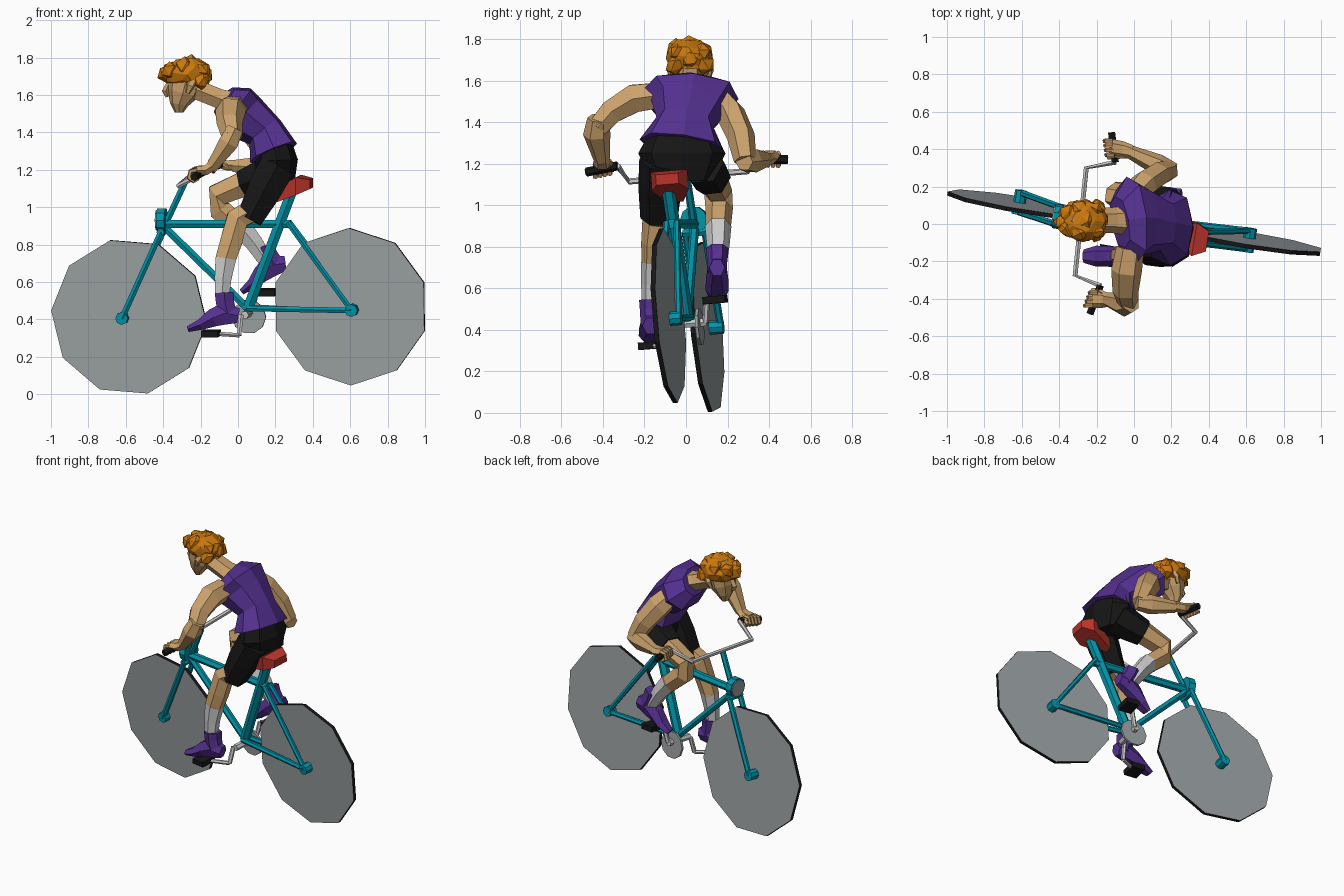
import bpy, bmesh, random
from math import cos, sin, pi, radians, copysign
from mathutils import Vector as V, Matrix

random.seed(4)


def mat(name, r, g, b):
    m = bpy.data.materials.new(name)
    m.diffuse_color = (r, g, b, 1)
    return m


TEAL = mat("teal", 0.0, 0.30, 0.40)
BLACK = mat("black", 0.008, 0.008, 0.008)
SKIN = mat("skin", 0.60, 0.36, 0.15)
PURPLE = mat("purple", 0.09, 0.03, 0.28)
HAIR = mat("hair", 0.60, 0.19, 0.004)
RED = mat("red", 0.50, 0.035, 0.025)
DISC = mat("wheel_grey", 0.33, 0.36, 0.37)

# Leaning bike frame: N is the sideways axis, F forward, U up
N = V((0.162, 1, 0.083)).normalized()
F = V((-1, 0.162, 0)).normalized()
U = (V((0, 0, 1)) - N * N.z).normalized()


def pl(x, z, off=0):
    """Point on the bike's centre plane, shifted sideways by off."""
    return V((x, 0.051 - 0.162 * x - 0.083 * z, z)) + N * off


def finish(name, bm, *mats):
    bmesh.ops.recalc_face_normals(bm, faces=bm.faces)
    me = bpy.data.meshes.new(name)
    bm.to_mesh(me)
    bm.free()
    for m in mats:
        if m:
            me.materials.append(m)
    ob = bpy.data.objects.new(name, me)
    bpy.context.collection.objects.link(ob)
    return ob


def loft(name, rings, m=None, sides=6, side=(0, 1, 0), power=1):
    """Skin of rings (x, y, z, half width, half depth) along a path; low power is boxier."""
    bm = bmesh.new()
    P = [V(r[:3]) for r in rings]
    loops = []
    for i, r in enumerate(rings):
        t = (P[min(i + 1, len(P) - 1)] - P[max(i - 1, 0)]).normalized()
        s = V(side).normalized()
        if abs(s.dot(t)) > 0.93:
            s = V((1, 0, 0))
        a = (s - t * s.dot(t)).normalized()
        b = t.cross(a)
        loop = []
        for k in range(sides):
            c, d = (copysign(abs(q) ** power, q) if abs(q) > 1e-6 else 0
                    for q in (cos(2 * pi * k / sides), sin(2 * pi * k / sides)))
            loop.append(bm.verts.new(P[i] + a * r[3] * c + b * r[-1] * d))
        loops.append(loop)
    for p, q in zip(loops, loops[1:]):
        for k in range(sides):
            j = (k + 1) % sides
            bm.faces.new((p[k], p[j], q[j], q[k]))
    bm.faces.new(loops[0])
    bm.faces.new(loops[-1])
    return finish(name, bm, m)


def tube(name, pts, r, m=None, sides=6, side=(0, 1, 0)):
    return loft(name, [(*p, r) for p in pts], m, sides, side)


def axes(x, y, z, loc):
    return Matrix.Translation(loc) @ Matrix((x, y, z)).transposed().to_4x4()


# Ten-sided wheels with a black tread, and their hubs
for name, x, z, off, turn, hub in (("front", -0.58, 0.415, -0.012, -13.3, (-0.612, 0.41)),
                                   ("rear", 0.6, 0.468, 0, 0, (0.615, 0.452))):
    bm = bmesh.new()
    mx = axes(U.cross(N), U, N, pl(x, z, off)) @ Matrix.Rotation(radians(turn), 4, 'Z')
    bmesh.ops.create_cone(bm, cap_ends=True, segments=10, radius1=0.422, radius2=0.422, depth=0.022, matrix=mx)
    for f in bm.faces:
        f.material_index = 0 if len(f.verts) > 4 else 1
    finish(name + "_wheel", bm, DISC, BLACK)
    tube(name + "_hub", (pl(*hub, -0.065), pl(*hub, 0.065)), 0.034, TEAL, 8)

# Frame tubes
tube("top_tube", (pl(-0.42, 0.91), pl(0.28, 0.91)), 0.026, TEAL)
tube("down_tube", (pl(-0.40, 0.90), pl(0.06, 0.45)), 0.023, TEAL)
tube("seat_tube", (pl(0.05, 0.45), pl(0.29, 1.09)), 0.032, TEAL)
tube("stem", (pl(-0.41, 0.86), pl(-0.285, 1.13)), 0.019, TEAL)
tube("fork_crown", (pl(-0.405, 0.87, -0.06), pl(-0.405, 0.87, 0.06)), 0.022, TEAL)
for s in (-1, 1):
    tube("fork_leg", (pl(-0.405, 0.87, s * 0.048), pl(-0.612, 0.41, s * 0.052)), 0.018, TEAL)
    tube("chain_stay", (pl(0.05, 0.46, s * 0.025), pl(0.615, 0.452, s * 0.05)), 0.017, TEAL)
    tube("seat_stay", (pl(0.27, 0.92, s * 0.025), pl(0.615, 0.452, s * 0.05)), 0.016, TEAL)

# Headlight
lamp = pl(-0.385, 0.93)
tube("headlight", (lamp, lamp + F * 0.045), 0.066, TEAL, 10)
tube("headlight_lens", (lamp + F * 0.045, lamp + F * 0.052), 0.058, DISC, 10)

# Handlebar and grips
BAR = [V((-0.18, -0.33, 1.19)), V((-0.315, -0.275, 1.115)), V((-0.255, 0.30, 1.165)), V((-0.10, 0.33, 1.225))]
tube("handlebar", BAR, 0.015, None, 6, (0, 0, 1))
GRIPS = ((BAR[0], V((-0.235, -0.48, 1.16))), (BAR[3], V((-0.12, 0.49, 1.22))))
for a, b in GRIPS:
    tube("grip", (a, b), 0.022, BLACK, 6, (0, 0, 1))

# Chainring, cranks and pedals
tube("chainring", (pl(0.05, 0.41, 0.05), pl(0.05, 0.41, 0.065)), 0.092, DISC, 10)
tube("crank_axle", (pl(0.05, 0.43, -0.09), pl(0.05, 0.43, 0.095)), 0.022)
for base, end, ped in ((pl(0.03, 0.43, -0.085), V((0.005, -0.10, 0.315)), V((-0.145, -0.17, 0.325))),
                       (pl(0.06, 0.43, 0.09), V((0.10, 0.10, 0.55)), V((0.16, 0.14, 0.545)))):
    tube("crank", (base, end), 0.015)
    tube("pedal_spindle", (end, ped), 0.013)
    bm = bmesh.new()
    bmesh.ops.create_cube(bm, size=1, matrix=axes(-F, N, U, ped) @ Matrix.Diagonal((0.09, 0.11, 0.035, 1)))
    finish("pedal", bm, BLACK)

# Saddle: narrow nose, wide middle, tapered back
bm = bmesh.new()
ring = [(0.175, 1.015, 1.085, 0.035), (0.32, 1.07, 1.165, 0.09), (0.39, 1.10, 1.15, 0.055)]
vs = [[bm.verts.new(pl(x, z, 0.015 + s * w)) for z in (lo, hi) for s in (-1, 1)] for x, lo, hi, w in ring]
for p, q in zip(vs, vs[1:]):
    for a, b in ((0, 1), (1, 3), (3, 2), (2, 0)):
        bm.faces.new((p[a], p[b], q[b], q[a]))
for p in (vs[0], vs[-1]):
    bm.faces.new((p[0], p[1], p[3], p[2]))
finish("saddle", bm, RED)

# Vest and shorts
loft("vest", [(0.19, -0.02, 1.29, 0.205, 0.135), (0.145, -0.005, 1.40, 0.14, 0.105),
              (0.045, 0.015, 1.475, 0.185, 0.13), (-0.015, 0.02, 1.53, 0.235, 0.135),
              (-0.075, 0.01, 1.57, 0.14, 0.085)], PURPLE, 8, (0, 1, -0.16), 0.8)
loft("shorts_hips", [(0.19, -0.02, 1.345, 0.16, 0.095), (0.205, -0.02, 1.25, 0.21, 0.115),
                     (0.20, -0.02, 1.12, 0.15, 0.10)], BLACK, 8)
loft("shorts_near_leg", [(0.21, -0.12, 1.22, 0.105, 0.11), (0.14, -0.125, 1.09, 0.105, 0.105),
                         (0.06, -0.13, 0.935, 0.09, 0.08)], BLACK)
loft("shorts_far_leg", [(0.21, 0.08, 1.20, 0.105, 0.11), (0.12, 0.10, 1.16, 0.105, 0.10),
                        (0.03, 0.13, 1.125, 0.09, 0.085)], BLACK)

# Bare legs, socks
loft("near_leg", [(0.09, -0.13, 0.99, 0.07), (-0.005, -0.145, 0.935, 0.065, 0.07),
                  (-0.035, -0.16, 0.82, 0.056, 0.068), (-0.07, -0.165, 0.71, 0.05, 0.062)], SKIN)
loft("near_sock", [(-0.065, -0.165, 0.725, 0.052, 0.064), (-0.08, -0.17, 0.62, 0.046, 0.052),
                   (-0.085, -0.172, 0.51, 0.042)])
loft("far_leg", [(0.07, 0.125, 1.14, 0.075, 0.08), (-0.11, 0.155, 1.065, 0.068, 0.07),
                 (-0.095, 0.16, 0.985, 0.066, 0.07), (0.02, 0.155, 0.885, 0.06, 0.064)], SKIN)
loft("far_sock", [(0.01, 0.155, 0.90, 0.064, 0.066), (0.085, 0.155, 0.81, 0.055),
                  (0.165, 0.15, 0.69, 0.043)])

# High-top shoes: the tilt drops the toe
for name, hx, y, hz, tilt in (("near_shoe", 0.01, -0.172, 0.375, 0.16), ("far_shoe", 0.275, 0.15, 0.66, 0.48)):
    c, s = cos(tilt), sin(tilt)

    def at(d, h):
        return hx - d * c - h * s, y, hz - d * s + h * c
    loft(name, [(*at(d, h), w, k) for d, h, w, k in ((0, 0.045, 0.038, 0.045), (0.07, 0.07, 0.048, 0.07),
         (0.14, 0.055, 0.054, 0.055), (0.21, 0.03, 0.056, 0.033), (0.28, 0.017, 0.036, 0.018))], PURPLE)
    loft(name + "_collar", [(*at(0.055, 0.05), 0.046, 0.056), (*at(0.06, 0.13), 0.05, 0.056),
                            (*at(0.055, 0.18), 0.054, 0.058)], PURPLE)

# Arms
loft("near_upper_arm", [(-0.02, -0.13, 1.53, 0.075, 0.07), (-0.04, -0.25, 1.515, 0.082, 0.078),
                        (-0.045, -0.36, 1.45, 0.07, 0.066), (-0.03, -0.43, 1.37, 0.055)], SKIN, 6, (1, 0, 0))
loft("near_forearm", [(-0.015, -0.425, 1.42, 0.05), (-0.05, -0.43, 1.345, 0.066, 0.06),
                      (-0.14, -0.405, 1.215, 0.038, 0.036)], SKIN)
loft("far_upper_arm", [(0.0, 0.16, 1.51, 0.06, 0.07), (0.055, 0.215, 1.44, 0.072, 0.082),
                       (0.13, 0.265, 1.33, 0.068, 0.072), (0.19, 0.285, 1.215, 0.054)], SKIN)
loft("far_forearm", [(0.215, 0.28, 1.21, 0.045), (0.13, 0.315, 1.215, 0.058, 0.064),
                     (-0.02, 0.385, 1.22, 0.036)], SKIN)

# Hands curled around the grips
for name, wrist, (a, b) in (("near", V((-0.13, -0.405, 1.225)), GRIPS[0]), ("far", V((-0.01, 0.385, 1.225)), GRIPS[1])):
    mid, g = a.lerp(b, 0.48), (b - a).normalized()
    loft(name + "_palm", [(*wrist, 0.036, 0.032), (*wrist.lerp(mid, 0.55), 0.046, 0.03),
                          (*(mid + V((-0.015, 0, 0.02))), 0.048, 0.026)], SKIN)
    for i in range(4):
        p = mid + g * (i - 1.5) * 0.025
        tube(name + "_finger", [p + V(o) for o in ((0.0, 0, 0.03), (-0.035, 0, 0.024), (-0.043, 0, -0.012),
                                                   (-0.012, 0, -0.032))], 0.013, SKIN, 5)
    t = mid - g * 0.05
    tube(name + "_thumb", [wrist.lerp(mid, 0.5) - g * 0.03, t + V((0, 0, 0.01)), t + V((-0.035, 0, -0.015))],
         0.014, SKIN, 5, (0, 0, 1))

# Neck, face, nose and ears
loft("neck", [(0.0, 0.02, 1.55, 0.09, 0.07), (-0.10, 0.02, 1.58, 0.07, 0.06),
              (-0.25, 0.02, 1.64, 0.062, 0.06)], SKIN)
loft("head", [(-0.255, 0.02, 1.77, 0.07, 0.08), (-0.275, 0.02, 1.69, 0.09, 0.105),
              (-0.295, 0.02, 1.61, 0.08, 0.085), (-0.315, 0.02, 1.55, 0.055, 0.05),
              (-0.315, 0.02, 1.505, 0.028, 0.022)], SKIN, 8)
loft("nose", [(-0.37, 0.02, 1.66, 0.014), (-0.385, 0.02, 1.62, 0.02, 0.022),
              (-0.375, 0.02, 1.59, 0.022, 0.012)], SKIN, 4)
for s in (-1, 1):
    y = 0.02 + s * 0.088
    loft("ear", [(-0.24, y, 1.675, 0.016, 0.02), (-0.255, y + s * 0.012, 1.65, 0.014, 0.024),
                 (-0.27, y, 1.61, 0.01, 0.012)], SKIN, 5)

# Chunky curly hair
bm = bmesh.new()
bmesh.ops.create_icosphere(bm, subdivisions=2, radius=1,
                           matrix=Matrix.Translation((-0.27, 0.018, 1.715)) @ Matrix.Diagonal((0.13, 0.115, 0.088, 1)))
for x, y, z in ((-0.355, 0.055, 1.735), (-0.36, -0.025, 1.73), (-0.38, 0.015, 1.715), (-0.29, 0.08, 1.745),
                (-0.29, -0.045, 1.75), (-0.205, 0.07, 1.73), (-0.205, -0.035, 1.735), (-0.18, 0.02, 1.705),
                (-0.20, 0.085, 1.675), (-0.20, -0.05, 1.675), (-0.25, 0.02, 1.765), (-0.19, 0.02, 1.655)):
    bmesh.ops.create_icosphere(bm, subdivisions=1, radius=0.05, matrix=Matrix.Translation((x, y, z)))
for v in bm.verts:
    v.co += V([random.uniform(-0.008, 0.008) for _ in range(3)])
finish("hair", bm, HAIR)
